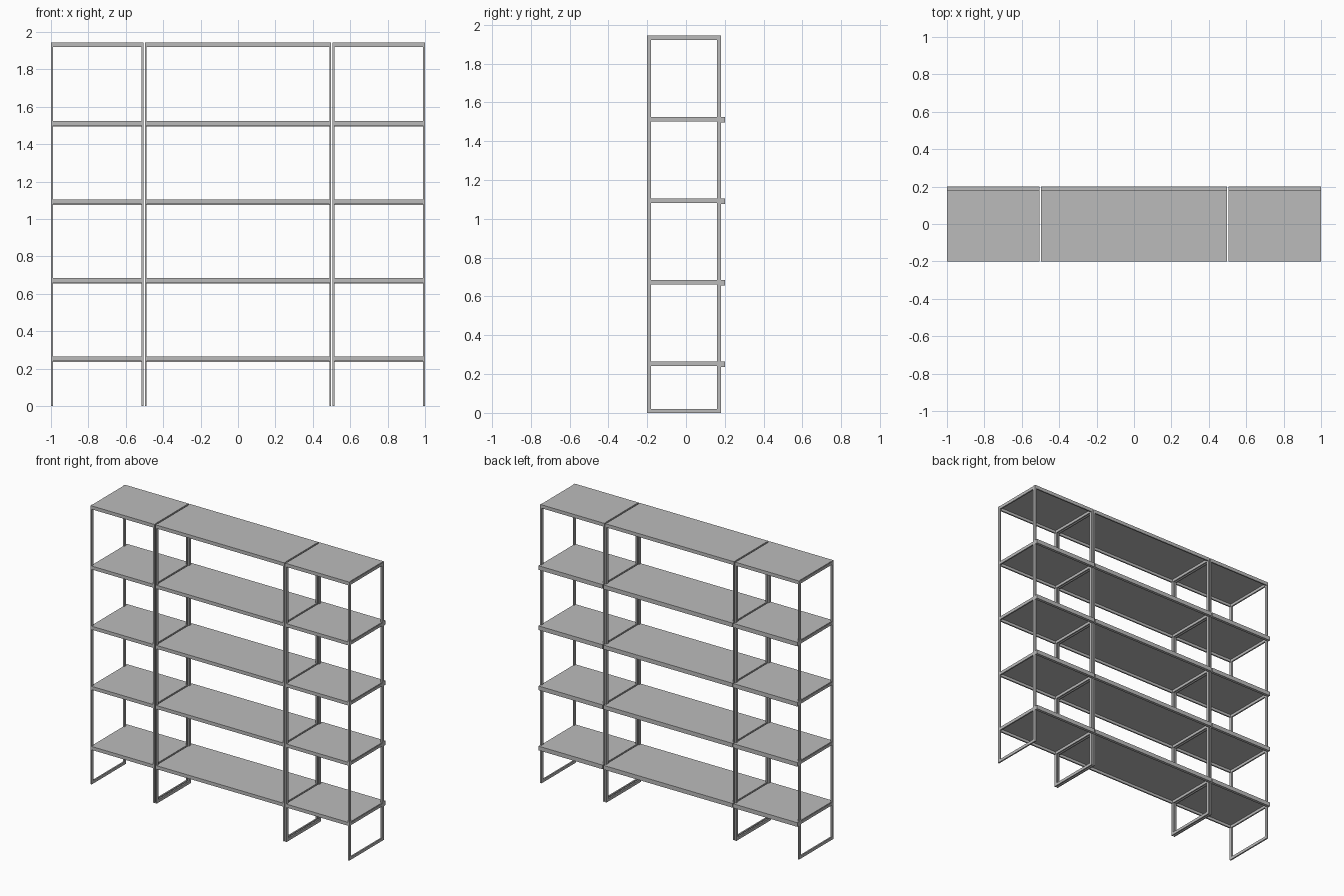
import bpy
import bmesh

cube = bpy.data.objects.get("Cube")
if cube:
    bpy.data.objects.remove(cube, do_unlink=True)

steel = bpy.data.materials.new("grey_steel")
steel.use_nodes = True
GREY = (0.5, 0.5, 0.5, 1)
steel.diffuse_color = GREY
steel.node_tree.nodes["Principled BSDF"].inputs["Base Color"].default_value = GREY

HEIGHT = 1.945
FRONT, BACK, LIP_BACK = -0.2, 0.18, 0.2
BAR, DEPTH = 0.01, 0.02
RAIL = 0.024
SHEET = 0.005
LEVELS = [0.265 + 0.42 * i for i in range(5)]


def build(name, boxes):
    """One object from (x0, x1, y0, y1, z0, z1) boxes."""
    bm = bmesh.new()
    for x0, x1, y0, y1, z0, z1 in boxes:
        verts = bmesh.ops.create_cube(bm, size=1)["verts"]
        for v in verts:
            v.co.x = x1 if v.co.x > 0 else x0
            v.co.y = y1 if v.co.y > 0 else y0
            v.co.z = z1 if v.co.z > 0 else z0
    mesh = bpy.data.meshes.new(name)
    bm.to_mesh(mesh)
    bm.free()
    mesh.materials.append(steel)
    obj = bpy.data.objects.new(name, mesh)
    bpy.context.collection.objects.link(obj)
    return obj


# Side frames: two posts, a floor rail and one rail under each shelf
def frame(name, x):
    x0, x1 = x - BAR / 2, x + BAR / 2
    boxes = [(x0, x1, FRONT, FRONT + DEPTH, 0, HEIGHT),
             (x0, x1, BACK - DEPTH, BACK, 0, HEIGHT)]
    for z0, z1 in [(0, DEPTH)] + [(z - RAIL, z - SHEET) for z in LEVELS]:
        boxes.append((x0, x1, FRONT + DEPTH, BACK - DEPTH, z0, z1))
    build(name, boxes)


for side, s in (("left", 1), ("right", -1)):
    frame(side + "_outer_frame", s * 0.995)
    frame(side + "_middle_frame", s * 0.51)
    frame(side + "_inner_frame", s * 0.493)


# Shelves: folded sheet with front and back lips, the back one behind the posts
def shelf(name, x0, x1, z, is_top):
    a, b = x0 + BAR, x1 - BAR
    low = z - RAIL
    boxes = [(a, b, FRONT, BACK, z - SHEET, z),
             (a, b, FRONT, FRONT + BAR, low, z - SHEET)]
    inner_y = FRONT + DEPTH
    for e0, e1 in ((x0 + BAR / 4, a), (b, x1 - BAR / 4)):
        boxes.append((e0, e1, inner_y, BACK - DEPTH, z - SHEET, z))
    if is_top:
        boxes.append((a, b, BACK - BAR, BACK, low, z - SHEET))
    else:
        boxes.append((x0, x1, BACK, LIP_BACK, low - SHEET, z))
    build(name, boxes)


bays = (("right", -1, -0.505), ("centre", -0.498, 0.498), ("left", 0.505, 1))
for i, z in enumerate(LEVELS):
    for bay, x0, x1 in bays:
        shelf(f"{bay}_shelf_{i + 1}", x0, x1, z, i == len(LEVELS) - 1)
